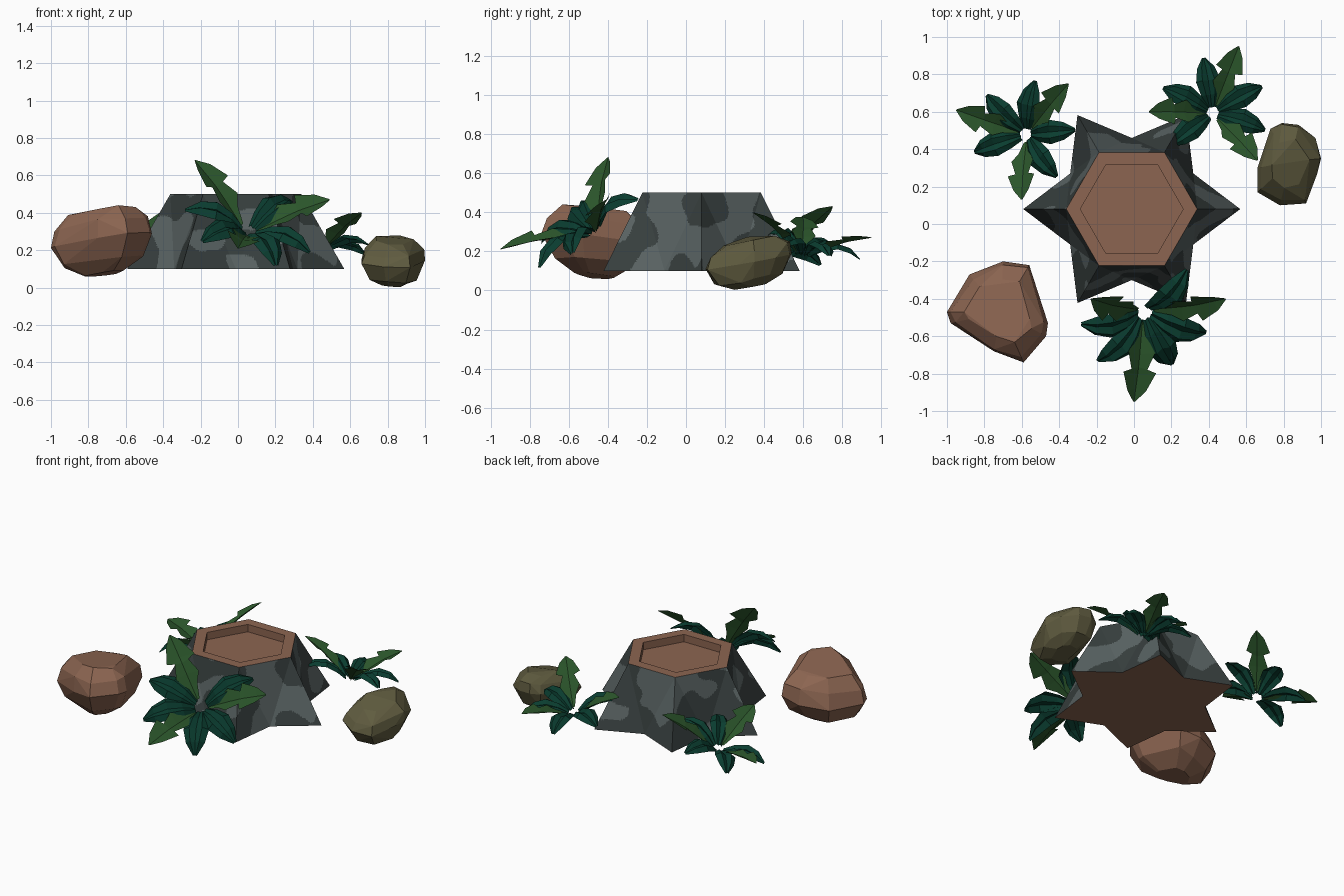
import bpy, bmesh, math, random
from mathutils import Vector, noise

if "Cube" in bpy.data.objects:
    bpy.data.objects.remove(bpy.data.objects["Cube"])

random.seed(4)


def material(name, rgb):
    m = bpy.data.materials.new(name)
    m.diffuse_color = (*rgb, 1)
    m.use_nodes = True
    m.node_tree.nodes["Principled BSDF"].inputs["Base Color"].default_value = m.diffuse_color
    return m


BROWN = material("clay brown", (0.262, 0.13, 0.082))
OLIVE = material("olive stone", (0.116, 0.106, 0.05))
GREY = material("light grey bark", (0.098, 0.122, 0.122))
DARK = material("dark grey bark", (0.038, 0.049, 0.048))
GREEN = material("leaf green", (0.024, 0.092, 0.024))
TEAL = material("deep teal leaf", (0.003, 0.046, 0.029))


def finish(name, bm, mats, fix_normals=True):
    if fix_normals:
        bmesh.ops.recalc_face_normals(bm, faces=bm.faces)
    me = bpy.data.meshes.new(name)
    bm.to_mesh(me)
    bm.free()
    for m in mats:
        me.materials.append(m)
    ob = bpy.data.objects.new(name, me)
    bpy.context.collection.objects.link(ob)
    return ob


# Stump: hexagonal top flaring to a six-pointed star base
CX, CY, Z0, Z1, N = -0.012, 0.08, 0.1, 0.5, 36


def ring_point(i, even_r, odd_r, z):
    a = math.radians(30 * i)
    r = odd_r if i % 2 else even_r
    return Vector((CX + r * math.cos(a), CY + r * math.sin(a), z))


def blotched_triangle(bm, a, b, c):
    """Flat facet cut finely so the camouflage blotches get clean outlines."""
    rows = [[bm.verts.new(a + (b - a) * (i / N) + (c - a) * (j / N)) for j in range(N + 1 - i)]
            for i in range(N + 1)]
    for i in range(N):
        for j in range(N - i):
            tris = [(rows[i][j], rows[i + 1][j], rows[i][j + 1])]
            if j < N - i - 1:
                tris.append((rows[i + 1][j], rows[i + 1][j + 1], rows[i][j + 1]))
            for t in tris:
                f = bm.faces.new(t)
                p = f.calc_center_median()
                f.material_index = int(noise.noise(p * 5.5) + 0.9 * (0.3 - p.z) > 0)


bm = bmesh.new()
for i in range(0, 12, 2):
    star, notch, star2 = [ring_point(i + k, 0.58, 0.38, Z0) for k in range(3)]
    top, top2 = ring_point(i, 0.35, 0, Z1), ring_point(i + 2, 0.35, 0, Z1)
    blotched_triangle(bm, star, notch, top)
    blotched_triangle(bm, notch, top2, top)
    blotched_triangle(bm, notch, star2, top2)
finish("stump_bark", bm, [GREY, DARK], False)

# Stump rim, sunken top and underside
bm = bmesh.new()
outer, lip, floor = [[bm.verts.new(ring_point(2 * i, r, 0, z)) for i in range(6)]
                     for r, z in ((0.35, Z1), (0.275, Z1), (0.275, Z1 - 0.05))]
for a, b in ((outer, lip), (lip, floor)):
    for i in range(6):
        j = (i + 1) % 6
        bm.faces.new((a[i], a[j], b[j], b[i]))
bm.faces.new(floor)
finish("stump_top", bm, [BROWN], False)
bm = bmesh.new()
bm.faces.new([bm.verts.new(ring_point(-i, 0.58, 0.38, Z0)) for i in range(12)])
finish("stump_underside", bm, [BROWN], False)


# Rocks: faceted hulls from a scaled plan outline
def rock(name, mat, outline, levels, shear):
    cx = sum(p[0] for p in outline) / len(outline)
    cy = sum(p[1] for p in outline) / len(outline)
    bm = bmesh.new()
    for k, (z, s) in enumerate(levels):
        for x, y in outline:
            free = s < 1 and k > 0
            q = s * (random.uniform(0.9, 1.05) if free else 1)
            dx, dy = (x - cx) * q, (y - cy) * q
            dz = random.uniform(-0.02, 0.004) if free else 0
            bm.verts.new((cx + dx, cy + dy, z + dz + shear[0] * dx + shear[1] * dy))
    bmesh.ops.convex_hull(bm, input=bm.verts)
    bmesh.ops.delete(bm, geom=[v for v in bm.verts if not v.link_faces], context='VERTS')
    bmesh.ops.dissolve_limit(bm, angle_limit=math.radians(9), verts=bm.verts, edges=bm.edges)
    finish(name, bm, [mat])


rock("brown_rock", BROWN,
     [(-1, -0.47), (-0.88, -0.27), (-0.7, -0.2), (-0.56, -0.22), (-0.46, -0.53),
      (-0.47, -0.6), (-0.59, -0.74), (-0.75, -0.68), (-0.98, -0.53)],
     [(0.075, 0.38), (0.15, 0.8), (0.25, 1), (0.35, 0.92), (0.42, 0.66)], (0.13, -0.1))
rock("olive_rock", OLIVE,
     [(0.73, 0.51), (0.79, 0.54), (0.88, 0.53), (0.97, 0.46), (1, 0.35), (0.98, 0.27),
      (0.92, 0.11), (0.78, 0.1), (0.66, 0.17), (0.66, 0.3)],
     [(0.02, 0.38), (0.07, 0.8), (0.15, 1), (0.21, 0.93), (0.27, 0.6)], (-0.04, 0.18))


# Leaf: strip of cross-sections along an arched rib
def leaf(bm, base, n, out, rise, profile, folds, scale, mat):
    """out: in-plane vector to tip, rise(t): height along n,
    profile: (t, half width, backward sweep), folds: (side, height)."""
    side = n.cross(out).normalized()
    rows = []
    for t, w, sweep in profile:
        rows.append([bm.verts.new(base + out * (t - sweep * abs(s)) + n * (rise(t) + h * scale * min(1, w / 0.05))
                                  + side * s * w * scale) for s, h in folds])
    for a, b in zip(rows, rows[1:]):
        for i in range(len(folds) - 1):
            bm.faces.new((a[i], b[i], b[i + 1], a[i + 1])).material_index = mat


ARROW = [(0.12, 0.014, 0), (0.3, 0.04, 0), (0.46, 0.075, 0.06), (0.6, 0.045, 0),
         (0.68, 0.092, 0.06), (0.85, 0.052, 0), (1, 0.004, 0)]
BLADE = [(0.1, 0.028, 0), (0.3, 0.058, 0), (0.55, 0.08, 0), (0.8, 0.058, 0), (1, 0.012, 0)]
V_FOLD = [(-1, 0.012), (0, -0.01), (1, 0.012)]
PLEATS = [(-1, -0.016), (-0.5, 0.012), (0, -0.008), (0.5, 0.012), (1, -0.016)]


# Plant: three arrow leaves to given tips plus a rosette of pleated blades
def plant(name, base, tips, scale, angles):
    base, tips = Vector(base), [Vector(t) for t in tips]
    n = (tips[1] - tips[0]).cross(tips[2] - tips[0]).normalized()
    if n.z < 0:
        n = -n
    u = (Vector((1, 0, 0)) - n * n.x).normalized()
    v = n.cross(u)
    bm = bmesh.new()
    for tip in tips:
        d = tip - base
        h = d.dot(n)
        leaf(bm, base, n, d - n * h, lambda t: h * math.sin(t * math.pi * 0.42) / math.sin(math.pi * 0.42),
             ARROW, V_FOLD, scale, 0)
    for a in angles:
        a = math.radians(a)
        out = (u * math.cos(a) + v * math.sin(a)) * 0.36 * scale
        leaf(bm, base, n, out, lambda t: 0.13 * scale * math.sin(t * math.pi * 0.8),
             BLADE, PLEATS, scale, 1)
    finish(name, bm, [GREEN, TEAL], False)


plant("front_plant", (0.05, -0.46, 0.28),
      [(-0.23, -0.4, 0.68), (0.49, -0.4, 0.47), (0.0, -0.95, 0.21)], 1.0, [52, 177, 222, 293, 335])
plant("back_left_plant", (-0.57, 0.48, 0.14),
      [(-0.95, 0.61, 0.21), (-0.35, 0.75, 0.43), (-0.6, 0.13, 0.33)], 0.82, [77, 135, 199, 310, 5])
plant("back_right_plant", (0.42, 0.59, 0.16),
      [(0.08, 0.6, 0.375), (0.56, 0.95, 0.27), (0.66, 0.34, 0.4)], 0.82, [100, 155, 220, 340, 28])
